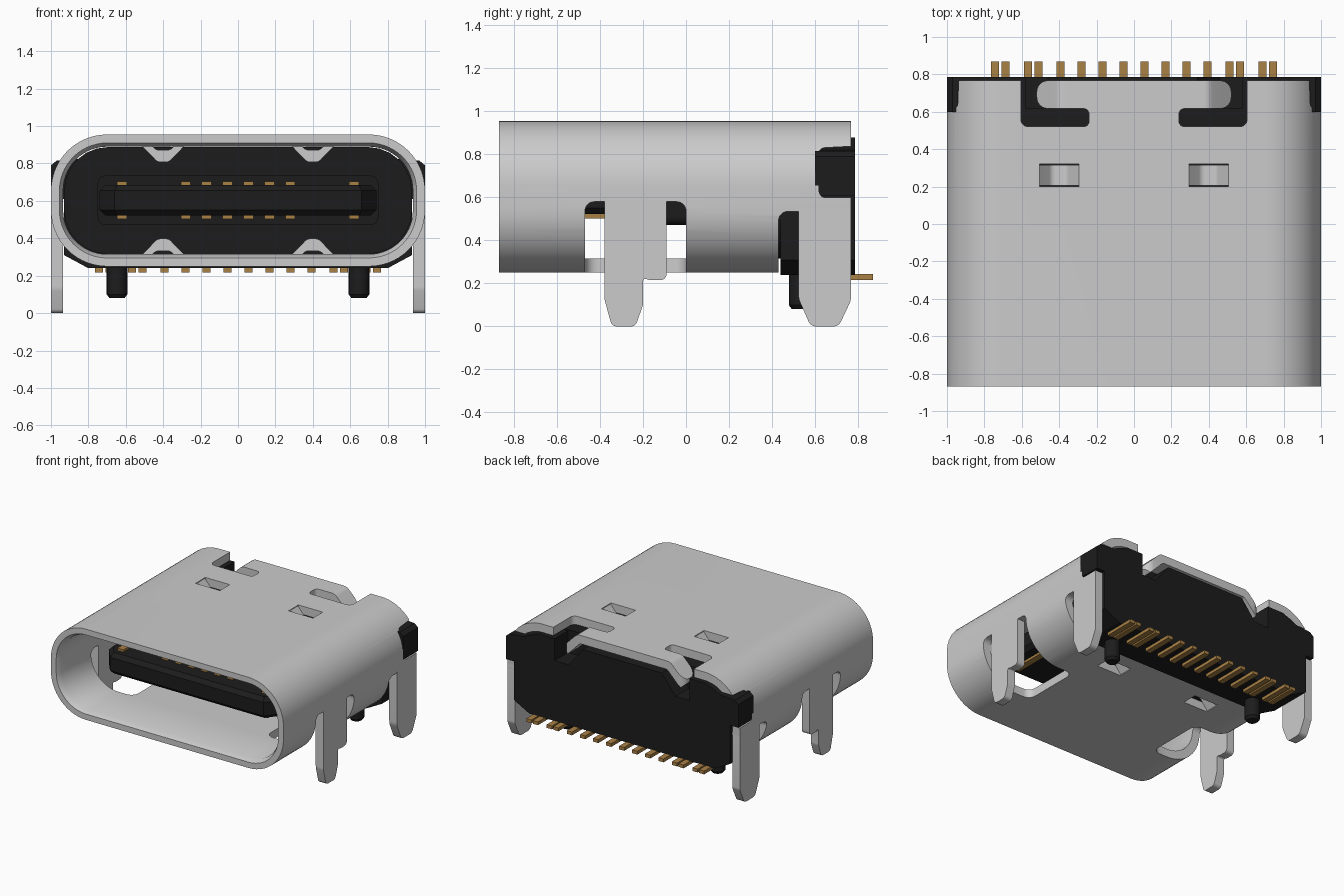
import bpy, bmesh, math
from mathutils import Vector

if "Cube" in bpy.data.objects:
    bpy.data.objects.remove(bpy.data.objects["Cube"])


def material(name, col):
    m = bpy.data.materials.new(name)
    m.diffuse_color = (*col, 1)
    m.use_nodes = True
    m.node_tree.nodes["Principled BSDF"].inputs["Base Color"].default_value = m.diffuse_color
    return m


BLACK = material("black_plastic", (0.012, 0.012, 0.012))
GOLD = material("gold_contact", (0.40, 0.22, 0.06))


def rounded(pts, n=6):
    """Points (a, b[, radius]) to an outline with rounded corners."""
    out = []
    for i, p in enumerate(pts):
        c = Vector(p[:2])
        r = p[2] if len(p) > 2 else 0
        if r == 0:
            out.append(c)
            continue
        u = (Vector(pts[i - 1][:2]) - c).normalized()
        v = (Vector(pts[(i + 1) % len(pts)][:2]) - c).normalized()
        half = u.angle(v) / 2
        mid = c + (u + v).normalized() * r / math.sin(half)
        s = c + u * r / math.tan(half) - mid
        e = c + v * r / math.tan(half) - mid
        sweep = s.angle(e)
        for k in range(n + 1):
            t = k / n
            out.append(mid + (s * math.sin((1 - t) * sweep) + e * math.sin(t * sweep)) / math.sin(sweep))
    return out


def rect(a0, a1, b0, b1, r=0):
    return [(a0, b0, r), (a1, b0, r), (a1, b1, r), (a0, b1, r)]


def finish(name, bm, mat=None, mirror=False):
    bmesh.ops.recalc_face_normals(bm, faces=bm.faces[:])
    me = bpy.data.meshes.new(name)
    bm.to_mesh(me)
    bm.free()
    ob = bpy.data.objects.new(name, me)
    bpy.context.collection.objects.link(ob)
    if mat:
        me.materials.append(mat)
    if mirror:
        ob.modifiers.new("mirror", 'MIRROR').use_mirror_merge = False
    return ob


def place(axis, p, d):
    return {'x': (d, p[0], p[1]), 'y': (p[0], d, p[1]), 'z': (p[0], p[1], d)}[axis]


def prism(name, pts, axis, lo, hi, mat=None, mirror=False):
    bm = bmesh.new()
    outline = rounded(pts)
    rings = [[bm.verts.new(place(axis, p, d)) for p in outline] for d in (lo, hi)]
    n = len(outline)
    bm.faces.new(rings[0])
    bm.faces.new(rings[1])
    for i in range(n):
        j = (i + 1) % n
        bm.faces.new((rings[0][i], rings[0][j], rings[1][j], rings[1][i]))
    return finish(name, bm, mat, mirror)


def activate(ob):
    bpy.ops.object.select_all(action='DESELECT')
    ob.select_set(True)
    bpy.context.view_layer.objects.active = ob


def boolean(ob, cutter, op='DIFFERENCE'):
    m = ob.modifiers.new("cut", 'BOOLEAN')
    m.operation, m.object, m.solver = op, cutter, 'EXACT'
    activate(ob)
    bpy.ops.object.modifier_apply(modifier=m.name)
    bpy.data.objects.remove(cutter)


def boxes(name, items, mat):
    bm = bmesh.new()
    for x0, x1, y0, y1, z0, z1 in items:
        r = bmesh.ops.create_cube(bm, size=1)
        for v in r["verts"]:
            v.co = ((x0 + x1) / 2 + v.co.x * (x1 - x0), (y0 + y1) / 2 + v.co.y * (y1 - y0),
                    (z0 + z1) / 2 + v.co.z * (z1 - z0))
    return finish(name, bm, mat)


# metal shell: rounded tube with a chamfered mouth
Z0, Z1, YB = 0.25, 0.955, 0.767
bm = bmesh.new()
rings = []
for inset, y in ((0, YB), (0, -0.87), (0.045, -0.87), (0.065, -0.83), (0.065, YB)):
    outline = rounded(rect(-1 + inset, 1 - inset, Z0 + inset, Z1 - inset, 0.3 - inset), 14)
    rings.append([bm.verts.new((p.x, y, p.y)) for p in outline])
for k in range(5):
    a, b = rings[k], rings[(k + 1) % 5]
    for i in range(len(a)):
        j = (i + 1) % len(a)
        bm.faces.new((a[i], a[j], b[j], b[i]))
shell = finish("shell", bm)

# shell openings: leg slots, rear underside, side notch, top slots, spring windows
boolean(shell, prism("cut", rect(-0.47, 0, 0.1, 0.58, 0.043), 'x', 0.8, 1.1, mirror=True))
boolean(shell, prism("cut", rect(0.57, 1.2, -0.47, 0, 0.06), 'z', 0.1, 0.45, mirror=True))
boolean(shell, prism("cut", [(0.43, 0.1), (1, 0.1), (1, 0.535), (0.43, 0.535, 0.045)], 'x', -1.1, 1.1))
boolean(shell, prism("cut", [(0.617, 0.6, 0.03), (1, 0.6), (1, 0.85), (0.617, 0.83, 0.03)],
                     'x', 0.8, 1.1, mirror=True))
boolean(shell, prism("cut", [(0.24, 0.52, 0.03), (0.605, 0.52, 0.04), (0.605, 1), (0.36, 1),
                             (0.36, 0.617), (0.24, 0.617, 0.03)], 'z', 0.8, 1.1, mirror=True))
boolean(shell, prism("cut", rect(0.295, 0.505, 0.2, 0.32), 'z', 0.1, 1.1, mirror=True))

# pressed-in springs on top and bottom
spring = [(0.29, 0.955), (0.36, 0.872, 0.04), (0.44, 0.872, 0.04), (0.51, 0.955),
          (0.51, 0.89), (0.43, 0.807, 0.04), (0.37, 0.807, 0.04), (0.29, 0.89)]
springs = [prism("top_spring", spring, 'y', 0.205, 0.315, mirror=True),
           prism("bottom_spring", [(p[0], Z0 + Z1 - p[1], *p[2:]) for p in spring],
                 'y', 0.205, 0.315, mirror=True)]

# bent wings of the rear tab
wing = prism("tab_wing", [(0.35, 0.955), (0.40, 0.955, 0.06), (0.535, 0.82), (0.487, 0.775),
                          (0.375, 0.89, 0.03), (0.35, 0.89)], 'y', 0.617, YB)
boolean(wing, prism("cut", [(0.3, 0.617), (0.52, 0.617, 0.06), (0.52, YB, 0.06), (0.3, YB)],
                    'z', 0.5, 1.1), 'INTERSECT')
wing.modifiers.new("mirror", 'MIRROR')

# mounting legs
front_leg = prism("front_leg", [
    (-0.38, 0.59), (-0.38, 0.13, 0.1), (-0.345, 0, 0.03), (-0.235, 0, 0.03), (-0.2, 0.1, 0.06),
    (-0.2, 0.228, 0.012), (-0.17, 0.215, 0.02), (-0.09, 0.215, 0.03), (-0.09, 0.59)],
    'x', 0.935, 1, mirror=True)
back_leg = prism("back_leg", [
    (0.523, 0.6), (0.523, 0.13, 0.1), (0.58, 0, 0.04), (0.71, 0, 0.04), (0.767, 0.12, 0.06),
    (0.767, 0.6, 0.03)], 'x', 0.935, 1, mirror=True)

# plastic housing: inner core, lower block and rear plate with notches for the wings
core = prism("housing_core", rect(-0.93, 0.93, 0.316, 0.888, 0.235), 'y', 0.4, 0.62, BLACK)
lower = prism("housing_base", [(-0.8, 0.24), (0.8, 0.24), (0.93, 0.31), (0.93, 0.6),
                               (-0.93, 0.6), (-0.93, 0.31)], 'y', 0.44, 0.785, BLACK)
half = [(0.93, 0.5), (0.93, 0.61), (1, 0.61), (1, 0.79), (0.97, 0.815), (0.85, 0.825), (0.72, 0.88),
        (0.58, 0.88), (0.58, 0.71), (0.46, 0.71), (0.34, 0.86)]
back = prism("housing_back", half + [(-x, z) for x, z in reversed(half)], 'y', 0.6, 0.785, BLACK)

# locating pegs
bm = bmesh.new()
for sx in (-1, 1):
    for r1, r2, za, zb in ((0.055, 0.055, 0.10, 0.3), (0.04, 0.055, 0.08, 0.10)):
        r = bmesh.ops.create_cone(bm, cap_ends=True, segments=24, radius1=r1, radius2=r2, depth=zb - za)
        bmesh.ops.translate(bm, verts=r["verts"], vec=(sx * 0.647, 0.533, (za + zb) / 2))
pegs = finish("locating_pegs", bm, BLACK)

# tongue with chamfered tip, and its thicker root
tongue = prism("tongue", [(-0.74, 0.42), (-0.74, -0.53), (-0.66, -0.63), (0.66, -0.63),
                          (0.74, -0.53), (0.74, 0.42)], 'z', 0.522, 0.686, BLACK)
bev = tongue.modifiers.new("chamfer", 'BEVEL')
bev.width, bev.segments, bev.limit_method = 0.03, 1, 'ANGLE'
bev.angle_limit = math.radians(60)
root = prism("tongue_root", rect(-0.75, 0.75, 0.472, 0.735, 0.04), 'y', -0.13, 0.42, BLACK)

# contacts on both tongue faces
contacts = []
for x in (-0.62, -0.28, -0.168, -0.056, 0.056, 0.168, 0.28, 0.62):
    tip = -0.56 if abs(x) > 0.5 else -0.5
    for z in (0.514, 0.693):
        contacts.append((x - 0.026, x + 0.026, tip, 0, z - 0.011, z + 0.011))
boxes("tongue_contacts", contacts, GOLD)

# solder tails at the back
tails = [s * x for x in (0.056, 0.168, 0.28, 0.393, 0.51, 0.567, 0.687, 0.743) for s in (-1, 1)]
boxes("solder_tails", [(x - 0.022, x + 0.022, 0.62, 0.87, 0.217, 0.243) for x in tails], GOLD)

for ob in [shell, wing, front_leg, back_leg, core, pegs, root] + springs:
    activate(ob)
    bpy.ops.object.shade_smooth_by_angle(angle=math.radians(30))
